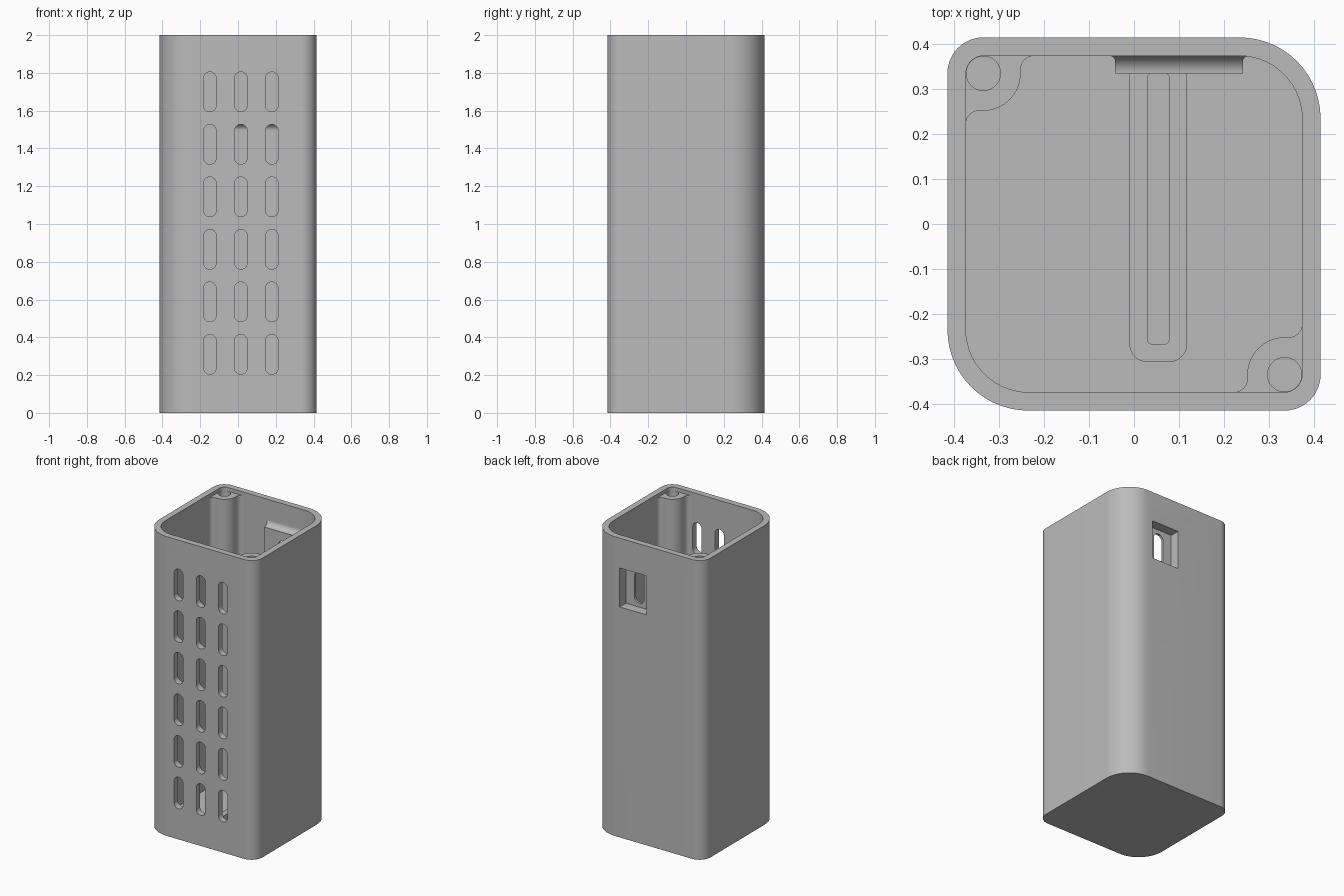
import bpy, bmesh
from math import pi, cos, sin
from mathutils import Vector

if "Cube" in bpy.data.objects:
    bpy.data.objects.remove(bpy.data.objects["Cube"], do_unlink=True)

grey = bpy.data.materials.new("plain_grey")
grey.use_nodes = True
grey.diffuse_color = (0.5, 0.5, 0.5, 1)
grey.node_tree.nodes["Principled BSDF"].inputs["Base Color"].default_value = (0.5, 0.5, 0.5, 1)


def arc(cx, cy, r, a, b, n=14):
    """Points on an arc from angle a to angle b, in quarter turns."""
    return [(cx + r * cos(t * pi / 2), cy + r * sin(t * pi / 2))
            for t in (a + (b - a) * i / n for i in range(n + 1))]


def rounded(x0, x1, y0, y1, radii):
    """Rounded rectangle; radii run from +x+y counterclockwise."""
    corners = ((x1, y1, -1, -1), (x0, y1, 1, -1), (x0, y0, 1, 1), (x1, y0, -1, 1))
    pts = []
    for q, (x, y, sx, sy) in enumerate(corners):
        r = radii[q]
        pts += arc(x + sx * r, y + sy * r, r, q, q + 1)
    return pts


def prism(name, outline, lo, hi, axis="z"):
    """Extrude an outline along z, y (outline in x, z) or x (outline in y, z)."""
    place = {"z": lambda u, v, d: (u, v, d),
             "y": lambda u, v, d: (u, d, v),
             "x": lambda u, v, d: (d, u, v)}[axis]
    bm = bmesh.new()
    face = bm.faces.new([bm.verts.new(place(u, v, lo)) for u, v in outline])
    bmesh.ops.remove_doubles(bm, verts=bm.verts[:], dist=1e-5)
    face = bm.faces[:][0]
    new = bmesh.ops.extrude_face_region(bm, geom=[face])["geom"]
    shift = Vector(place(0, 0, hi - lo))
    bmesh.ops.translate(bm, verts=[g for g in new if isinstance(g, bmesh.types.BMVert)], vec=shift)
    bmesh.ops.recalc_face_normals(bm, faces=bm.faces[:])
    mesh = bpy.data.meshes.new(name)
    bm.to_mesh(mesh)
    bm.free()
    mesh.materials.append(grey)
    obj = bpy.data.objects.new(name, mesh)
    bpy.context.collection.objects.link(obj)
    return obj


def activate(obj):
    bpy.ops.object.select_all(action="DESELECT")
    obj.select_set(True)
    bpy.context.view_layer.objects.active = obj


def combine(obj, tool, operation="DIFFERENCE"):
    """Apply one boolean and discard the tool."""
    mod = obj.modifiers.new("cut", "BOOLEAN")
    mod.object, mod.operation, mod.solver = tool, operation, "EXACT"
    activate(obj)
    bpy.ops.object.modifier_apply(modifier=mod.name)
    bpy.data.objects.remove(tool, do_unlink=True)


OUT, INN, FLOOR = 0.415, 0.374, 0.04

# Hollow case with two wide and two tight corners
case = prism("case", rounded(-OUT, OUT, -OUT, OUT, (0.18, 0.08, 0.18, 0.08)), 0, 2)
combine(case, prism("cavity", rounded(-INN, INN, -INN, INN, (0.14, 0.04, 0.14, 0.04)), FLOOR, 2.1))

# Front vents: three columns, six rows
for col in range(3):
    for row in range(6):
        x, z = -0.149 + 0.164 * col, 0.31 + 0.278 * row
        slot = rounded(x - 0.033, x + 0.033, z - 0.105, z + 0.105, [0.0325] * 4)
        combine(case, prism("vent_cutter", slot, -0.5, -0.3, "y"))

# Boss inside the back wall, hollow-filleted into it at the sides, top and bottom
BX0, BX1, BZ0, BZ1, BY, F, S = -0.042, 0.242, 1.53, 1.83, 0.335, 0.039, 0.013
plan = [(BX0, BY), (BX1, BY)] + arc(BX1 + S, INN - S, S, 2, 1) + [(BX1 + S, 0.39), (BX0 - S, 0.39)]
plan += arc(BX0 - S, INN - S, S, 1, 0)
side = [(BY, BZ0)] + arc(BY, BZ0 - F, F, 1, 0)[1:] + [(0.39, BZ0 - F), (0.39, BZ1 + F)]
side += arc(BY, BZ1 + F, F, 0, -1)
boss = prism("switch_boss", plan, 1.4, 1.95)
combine(boss, prism("boss_side", side, -0.2, 0.4, "x"), "INTERSECT")

# Back pocket and the slot through its thin wall
for part in (case, boss):
    combine(part, prism("pocket_cutter", rounded(0, 0.2, 1.54, 1.8, [0.002] * 4), 0.35, 0.5, "y"))
    combine(part, prism("slot_cutter", rounded(0.064, 0.136, 1.567, 1.773, [0.0355] * 4), 0.3, 0.45, "y"))

# Screw posts in the tight corners, one the half-turn copy of the other
C, R, W = 0.335, 0.083, 0.03
outline = [(-0.385, 0.385)] + [(-0.385, C - R - 2 * W + 0.029)]
outline += arc(-INN + W, C - R - W, W, 2, 1)
outline += arc(-C, C, R, -1, 0)
outline += arc(-C + R + W, INN - W, W, 2, 1) + [(-C + R + W, 0.385)]
for name, sign in (("back_screw_post", 1), ("front_screw_post", -1)):
    post = prism(name, [(sign * x, sign * y) for x, y in outline], 0.03, 1.975)
    combine(post, prism("screw_cutter", arc(-sign * C, sign * C, 0.038, 0, 4, 40)[:-1], 1.6, 2.1))

# Floor holder: a low rounded frame around a long narrow slot
holder = prism("board_holder", rounded(-0.01, 0.118, -0.307, 0.38, (0.002, 0.002, 0.04, 0.04)), 0.03, 0.12)
combine(holder, prism("holder_cutter", rounded(0.03, 0.078, -0.267, 0.335, [0.01] * 4), FLOOR, 0.2))

for obj in [o for o in bpy.data.objects if o.type == "MESH" and grey.name in o.data.materials]:
    activate(obj)
    bpy.ops.object.shade_smooth_by_angle(angle=pi / 6)
